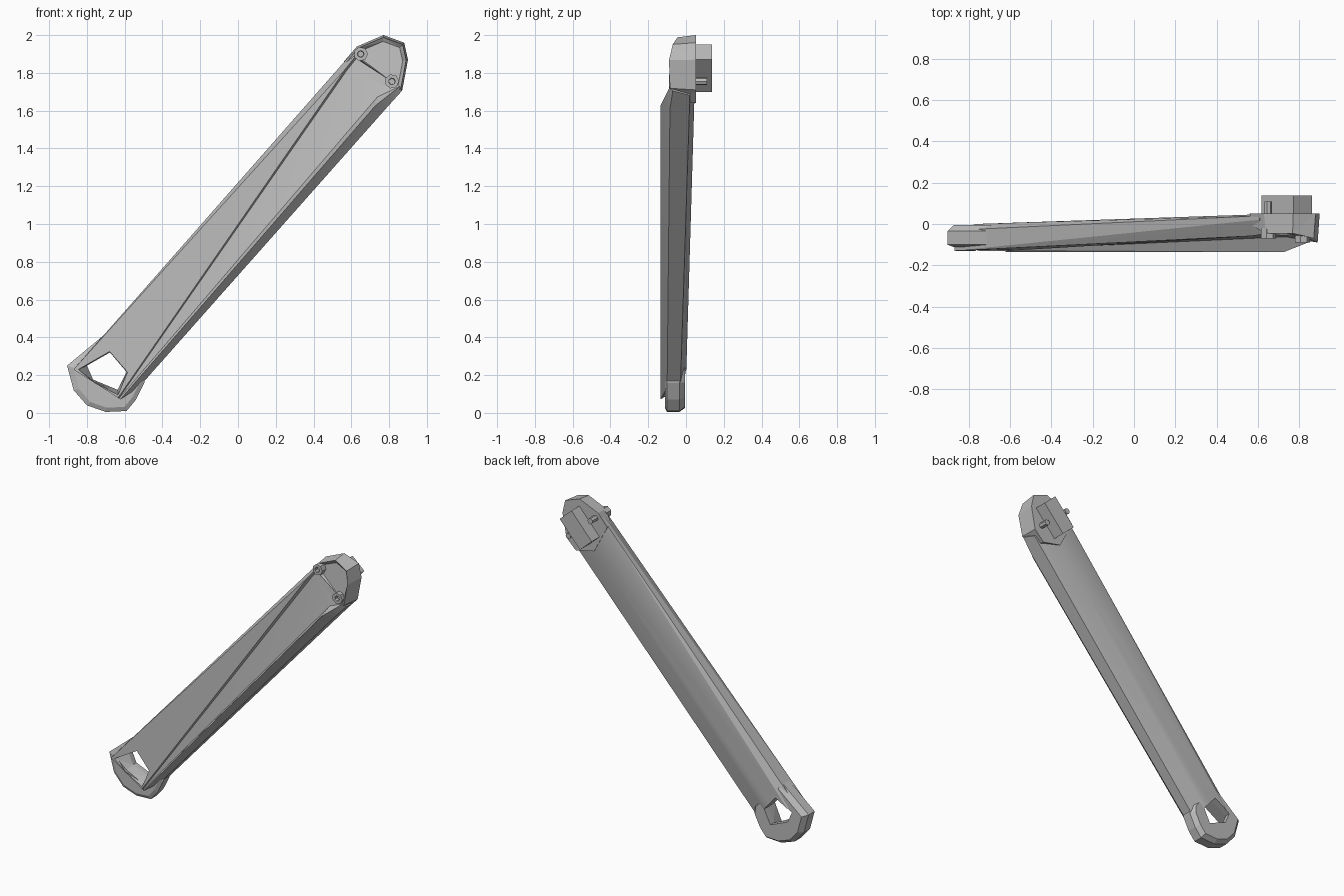
import bpy, bmesh, math
from mathutils import Vector

old = bpy.data.objects.get("Cube")
if old:
    bpy.data.objects.remove(old)

grey = bpy.data.materials.new("plain_grey")
grey.use_nodes = True
colour = (0.5, 0.5, 0.5, 1)
grey.diffuse_color = colour
grey.node_tree.nodes["Principled BSDF"].inputs["Base Color"].default_value = colour

# Frame of the arm: "along" runs up its length, "across" to its lower right
base = Vector((-0.70, 0, 0.21))
along = Vector((0.669, 0, 0.743))
across = Vector((0.743, 0, -0.669))


def local(s, t, y):
    return base + along * s + across * t + Vector((0, y, 0))


def loft(name, rings):
    """Skin closed rings of equal length and cap both ends."""
    bm = bmesh.new()
    loops = [[bm.verts.new(p) for p in ring] for ring in rings]
    n = len(loops[0])
    for a, b in zip(loops, loops[1:]):
        for i in range(n):
            j = (i + 1) % n
            bm.faces.new((a[i], a[j], b[j], b[i]))
    bm.faces.new(loops[0])
    bm.faces.new(loops[-1])
    bmesh.ops.triangulate(bm, faces=bm.faces[:])
    bmesh.ops.recalc_face_normals(bm, faces=bm.faces[:])
    mesh = bpy.data.meshes.new(name)
    bm.to_mesh(mesh)
    bm.free()
    mesh.materials.append(grey)
    obj = bpy.data.objects.new(name, mesh)
    bpy.context.collection.objects.link(obj)
    return obj


def flat_ring(points, y, scale=1.0):
    cx = sum(p[0] for p in points) / len(points)
    cz = sum(p[1] for p in points) / len(points)
    return [Vector((cx + (x - cx) * scale, y, cz + (z - cz) * scale))
            for x, z in points]


def cut(obj, tool):
    mod = obj.modifiers.new("opening", "BOOLEAN")
    mod.operation = "DIFFERENCE"
    mod.solver = "EXACT"
    mod.object = tool


# Long arm: left side, diagonal lip, sunken floor, right ridge, side, back
lower = [(-0.09, -0.14, -0.03), (-0.10, -0.14, -0.13), (-0.053, 0.135, -0.132),
         (-0.05, 0.14, -0.125), (-0.05, 0.142, -0.125), (-0.05, 0.15, -0.135),
         (0.06, 0.18, -0.10), (0.06, 0.18, -0.03), (0.0, 0.06, 0.0),
         (0.0, -0.09, 0.0)]
upper = [(2.05, -0.165, 0.037), (2.05, -0.165, 0.015), (2.05, -0.135, -0.058),
         (2.05, -0.125, -0.025), (2.05, 0.09, -0.062), (2.01, 0.113, -0.135),
         (2.03, 0.165, -0.085), (2.03, 0.165, 0.018), (2.05, 0.03, 0.046),
         (2.05, -0.12, 0.046)]
tip = [(2.14, -0.165, 0.04), (2.14, -0.165, 0.02), (2.13, -0.14, -0.05),
       (2.14, -0.13, -0.025), (2.16, 0.085, -0.06), (2.17, 0.14, -0.085),
       (2.16, 0.165, -0.07), (2.13, 0.165, 0.02), (2.13, 0.03, 0.048),
       (2.13, -0.12, 0.048)]
arm = loft("arm", [[local(*p) for p in ring] for ring in (lower, upper, tip)])

# Lower hub with chamfered rim
hub_outline = [(-0.905, 0.25), (-0.87, 0.12), (-0.80, 0.04), (-0.70, 0.005),
               (-0.59, 0.01), (-0.54, 0.07), (-0.495, 0.16), (-0.50, 0.22),
               (-0.62, 0.36), (-0.70, 0.42)]
hub = loft("lower_hub", [flat_ring(hub_outline, y, k) for y, k in
                         ((-0.112, 0.86), (-0.10, 1), (-0.035, 1), (-0.004, 0.86))])

# Five-sided hole, flared at the front
wide = [(-0.845, 0.23), (-0.68, 0.325), (-0.585, 0.215), (-0.635, 0.095), (-0.765, 0.163)]
narrow = [(-0.80, 0.25), (-0.678, 0.32), (-0.59, 0.217), (-0.637, 0.122), (-0.767, 0.176)]
hole = loft("hole_cutter", [flat_ring(wide, -0.17), flat_ring(wide, -0.13),
                            flat_ring(narrow, -0.04), flat_ring(narrow, 0.05)])
hole.hide_render = True
hole.hide_viewport = True
cut(arm, hole)
cut(hub, hole)

# Upper head: flat back, raised rim on the far side, sloping sunken front
head_outline = [(0.56, 1.86), (0.63, 1.94), (0.77, 2.0), (0.88, 1.96),
                (0.90, 1.87), (0.87, 1.71), (0.80, 1.64), (0.66, 1.67)]
rim_depth = [-0.01, -0.045, -0.045, -0.07, -0.09, -0.085, -0.025, 0.0]
back = flat_ring(head_outline, 0.052)
rim = [Vector((p.x, y, p.z)) for p, y in
       zip(flat_ring(head_outline, 0, 0.93), rim_depth)]
floor = flat_ring(head_outline, 0, 0.8)
for p in floor:
    p.y = -0.046 - 0.17 * (p - base).dot(across)
loft("upper_head", [back, rim, floor])

# Mounting block on the back of the head
centre = Vector((0.74, 0, 1.825))
corners = [centre + along * s + across * t for s, t in
           ((-0.115, -0.06), (0.115, -0.06), (0.115, 0.06), (-0.115, 0.06))]
block_outline = [(p.x, p.z) for p in corners]
loft("mounting_block", [flat_ring(block_outline, 0.03),
                        flat_ring(block_outline, 0.137)])


# Two socketed pins either side of the block
def circle(x, z, radius, y):
    return [Vector((x + radius * math.cos(a * math.tau / 7), y,
                    z + radius * math.sin(a * math.tau / 7))) for a in range(7)]


for side, x, z, front in (("left", 0.815, 1.755, -0.09), ("right", 0.65, 1.90, -0.07)):
    loft(side + "_pin", [circle(x, z, 0.016, front + 0.025), circle(x, z, 0.018, front),
                         circle(x, z, 0.038, front), circle(x, z, 0.038, -0.02),
                         circle(x, z, 0.02, -0.02), circle(x, z, 0.02, 0.11)])

# Soft shading on the long shallow surfaces of the arm
bpy.ops.object.select_all(action="DESELECT")
arm.select_set(True)
bpy.context.view_layer.objects.active = arm
bpy.ops.object.shade_smooth_by_angle(angle=math.radians(15))
